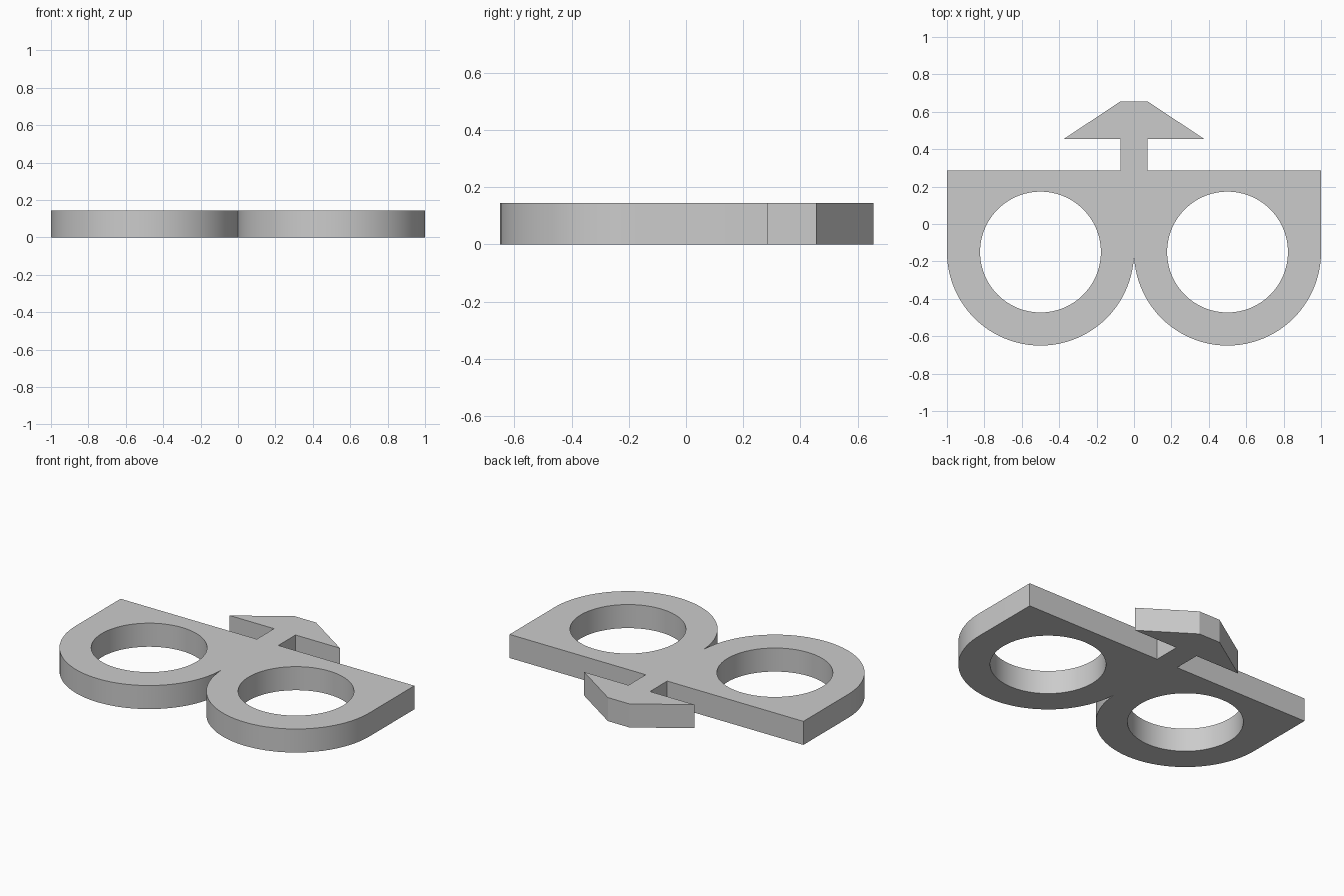
import bpy, bmesh, math

if "Cube" in bpy.data.objects:
    bpy.data.objects.remove(bpy.data.objects["Cube"])

HEIGHT = 0.145
CX, CY = 0.5, -0.15          # ring centre (mirrored in x)
R_OUT, R_IN = 0.5, 0.323     # ring radii
BACK = 0.287                 # straight rear edge
STEM = 0.073                 # half width of the stem


def arc(cx, radius, start, end, steps):
    return [(cx + radius * math.cos(a), CY + radius * math.sin(a))
            for a in (start + (end - start) * i / steps for i in range(steps + 1))]


# Right half of the outline: lower arc from the cusp, body corner, stem, arrow head
right = arc(CX, R_OUT, math.pi, 2 * math.pi, 48)
right += [(1.0, BACK), (STEM, BACK), (STEM, 0.455), (0.375, 0.455), (STEM, 0.655)]
right[0] = (0.0, CY - 0.02)
left = [(-x, y) for x, y in reversed(right[1:])]
hole = arc(CX, R_IN, 0, 2 * math.pi, 96)[:-1]
loops = [right + left, hole, [(-x, y) for x, y in hole]]

# Filled 2D profile with two round holes, extruded to a plate
curve = bpy.data.curves.new("plate_profile", 'CURVE')
curve.dimensions = '2D'
curve.fill_mode = 'BOTH'
curve.extrude = HEIGHT / 2
for points in loops:
    spline = curve.splines.new('POLY')
    spline.points.add(len(points) - 1)
    for p, (x, y) in zip(spline.points, points):
        p.co = (x, y, HEIGHT / 2, 1)
    spline.use_cyclic_u = True
profile = bpy.data.objects.new("plate_profile", curve)
bpy.context.collection.objects.link(profile)
mesh = bpy.data.meshes.new_from_object(
    profile.evaluated_get(bpy.context.evaluated_depsgraph_get()))
bpy.data.objects.remove(profile)

# Weld caps to walls and rest the plate on the ground
bm = bmesh.new()
bm.from_mesh(mesh)
bmesh.ops.remove_doubles(bm, verts=bm.verts, dist=1e-5)
bmesh.ops.recalc_face_normals(bm, faces=bm.faces)
low = min(v.co.z for v in bm.verts)
bmesh.ops.translate(bm, verts=bm.verts, vec=(0, 0, -low))
bm.to_mesh(mesh)
bm.free()

plate = bpy.data.objects.new("double_ring_plate", mesh)
bpy.context.collection.objects.link(plate)

# Plain grey finish
grey = bpy.data.materials.new("grey")
grey.diffuse_color = (0.6, 0.6, 0.6, 1)
grey.use_nodes = True
grey.node_tree.nodes["Principled BSDF"].inputs["Base Color"].default_value = grey.diffuse_color
mesh.materials.clear()
mesh.materials.append(grey)

bpy.context.view_layer.objects.active = plate
plate.select_set(True)
bpy.ops.object.shade_smooth_by_angle(angle=math.radians(30))
